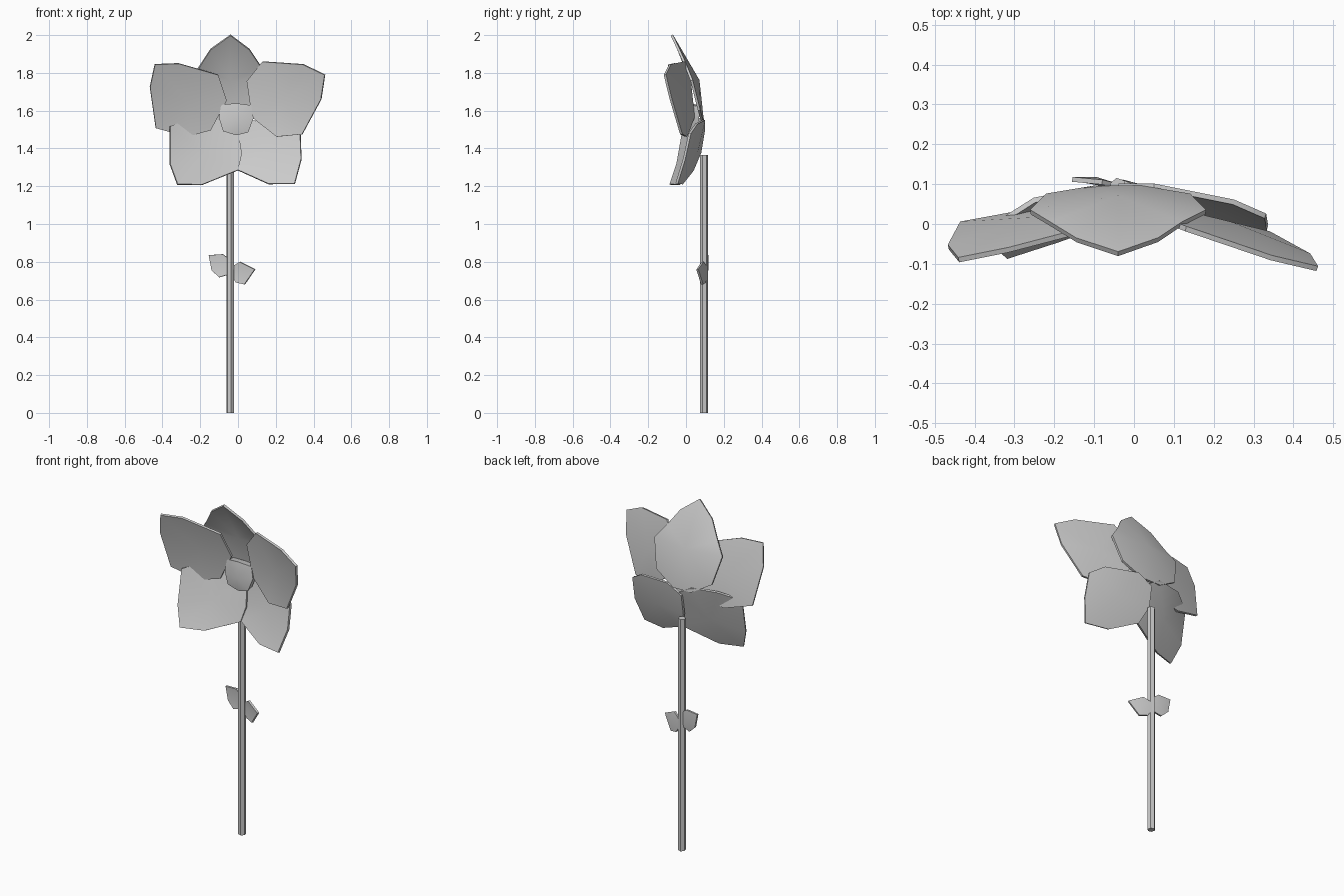
import bpy, bmesh
from mathutils import Vector


def blade(name, centre, rim, thickness):
    """Thin cupped blade: rim outline fanned around a raised centre, then thickened."""
    bm = bmesh.new()
    mid = bm.verts.new(centre)
    ring = [bm.verts.new(p) for p in rim]
    for i, v in enumerate(ring):
        bm.faces.new((mid, v, ring[(i + 1) % len(ring)]))
    bmesh.ops.recalc_face_normals(bm, faces=bm.faces)
    mesh = bpy.data.meshes.new(name)
    bm.to_mesh(mesh)
    bm.free()
    ob = bpy.data.objects.new(name, mesh)
    bpy.context.collection.objects.link(ob)
    mod = ob.modifiers.new("thickness", "SOLIDIFY")
    mod.thickness = thickness
    mod.offset = 0
    bpy.ops.object.select_all(action="DESELECT")
    bpy.context.view_layer.objects.active = ob
    ob.select_set(True)
    bpy.ops.object.modifier_apply(modifier=mod.name)
    bpy.ops.object.shade_smooth_by_angle(angle=0.6)
    return ob


T = 0.013

# Petals
blade("top_petal", (-.04, .065, 1.76), [
    (-.04, -.075, 2.0), (.06, -.04, 1.925), (.12, .0, 1.835), (.18, .03, 1.76),
    (.14, .07, 1.6), (.02, .09, 1.53), (-.10, .09, 1.53), (-.22, .07, 1.6),
    (-.26, .03, 1.76), (-.21, .0, 1.825), (-.145, -.04, 1.925)], T)
blade("right_petal", (.24, .0, 1.66), [
    (.13, -.012, 1.86), (.345, -.085, 1.845), (.46, -.112, 1.79), (.44, -.08, 1.66),
    (.34, -.025, 1.475), (.205, .0, 1.462), (.075, .04, 1.565), (.047, .02, 1.757)], T)
blade("left_petal", (-.26, .01, 1.65), [
    (-.44, -.09, 1.845), (-.315, -.065, 1.85), (-.105, -.01, 1.79), (-.06, .03, 1.655),
    (-.145, .045, 1.497), (-.27, .03, 1.462), (-.435, .0, 1.508), (-.466, -.058, 1.725)], T)
blade("lower_right_petal", (.15, .058, 1.39), [
    (.33, .02, 1.48), (.335, -.01, 1.343), (.30, -.05, 1.213), (.16, -.022, 1.213),
    (.0, .035, 1.285), (-.04, .075, 1.38), (-.04, .095, 1.5), (.05, .095, 1.55),
    (.25, .055, 1.53)], T)
blade("lower_left_petal", (-.18, .03, 1.37), [
    (-.36, -.01, 1.517), (-.36, -.045, 1.317), (-.32, -.082, 1.208), (-.19, -.04, 1.208),
    (.0, .028, 1.285), (.02, .05, 1.37), (.0, .09, 1.5), (-.1, .09, 1.56),
    (-.25, .06, 1.56)], T)

# Raised centre of the bloom
blade("flower_centre", (-.01, .025, 1.55), [
    (-.085, .05, 1.628), (-.01, .04, 1.635), (.065, .05, 1.625), (.077, .045, 1.56),
    (.05, .04, 1.487), (-.01, .04, 1.475), (-.075, .04, 1.493), (-.095, .045, 1.56)], .05)

# Small stem leaves
blade("left_leaf", (-.095, .112, .78), [
    (-.155, .112, .835), (-.08, .105, .84), (-.04, .095, .81), (-.04, .095, .735),
    (-.10, .105, .718), (-.14, .112, .755)], .012)
blade("right_leaf", (.03, .09, .74), [
    (-.03, .105, .775), (.01, .088, .80), (.09, .06, .76), (.035, .085, .68),
    (-.01, .1, .69), (-.03, .106, .72)], .012)

# Hexagonal stem
bpy.ops.mesh.primitive_cylinder_add(vertices=6, radius=.021, depth=1.365,
                                    location=(-.04, .095, .6825), rotation=(0, 0, .2))
bpy.context.object.name = "stem"
